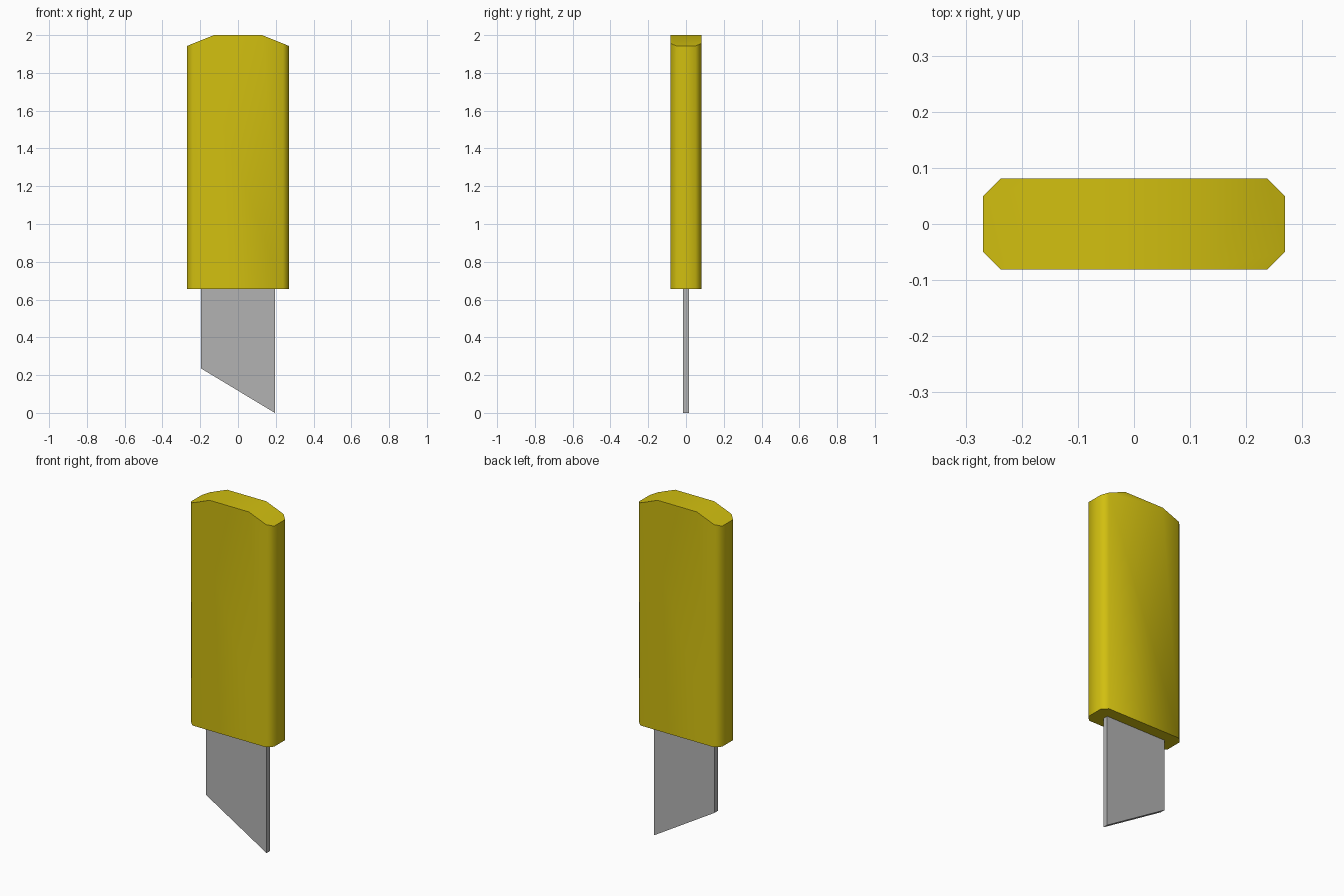
import bpy, bmesh, math
from mathutils import Vector

if "Cube" in bpy.data.objects:
    bpy.data.objects.remove(bpy.data.objects["Cube"])


def material(name, rgb):
    m = bpy.data.materials.new(name)
    m.diffuse_color = (*rgb, 1.0)
    m.use_nodes = True
    m.node_tree.nodes["Principled BSDF"].inputs["Base Color"].default_value = m.diffuse_color
    return m


def prism(outline, offset):
    """Extrude a closed outline into a solid."""
    bm = bmesh.new()
    face = bm.faces.new([bm.verts.new(p) for p in outline])
    res = bmesh.ops.extrude_face_region(bm, geom=[face], use_keep_orig=True)
    verts = [g for g in res["geom"] if isinstance(g, bmesh.types.BMVert)]
    bmesh.ops.translate(bm, verts=verts, vec=offset)
    return bm


def finish(bm, name, mat):
    bmesh.ops.recalc_face_normals(bm, faces=bm.faces[:])
    mesh = bpy.data.meshes.new(name)
    bm.to_mesh(mesh)
    bm.free()
    mesh.materials.append(mat)
    obj = bpy.data.objects.new(name, mesh)
    bpy.context.collection.objects.link(obj)
    bpy.ops.object.select_all(action="DESELECT")
    obj.select_set(True)
    bpy.context.view_layer.objects.active = obj
    bpy.ops.object.shade_smooth_by_angle(angle=math.radians(50))
    return obj


yellow = material("yellow plastic", (0.64, 0.52, 0.005))
steel = material("grey steel", (0.45, 0.45, 0.45))

# Handle: chamfered bar with the two top shoulders sliced off
X, Y, C, BASE, TOP = 0.269, 0.081, 0.031, 0.655, 2.0
outline = [(X, -Y + C, BASE), (X, Y - C, BASE), (X - C, Y, BASE), (C - X, Y, BASE),
           (-X, Y - C, BASE), (-X, C - Y, BASE), (C - X, -Y, BASE), (X - C, -Y, BASE)]
bm = prism(outline, Vector((0, 0, TOP - BASE)))
for side in (-1, 1):
    normal = Vector((side * 0.057, 0, X - 0.127)).normalized()
    cut = bmesh.ops.bisect_plane(bm, geom=bm.verts[:] + bm.edges[:] + bm.faces[:],
                                 plane_co=(side * 0.127, 0, TOP), plane_no=normal,
                                 clear_outer=True)
    edges = [g for g in cut["geom_cut"] if isinstance(g, bmesh.types.BMEdge)]
    bmesh.ops.contextual_create(bm, geom=edges)
bmesh.ops.remove_doubles(bm, verts=bm.verts[:], dist=0.0005)
finish(bm, "handle", yellow)

# Blade: thin plate with a slanted tip, reaching into the handle
T = 0.015
bm = prism([(-0.195, -T, 0.235), (0.195, -T, 0.0), (0.195, -T, 0.70), (-0.195, -T, 0.70)],
           Vector((0, 2 * T, 0)))
finish(bm, "blade", steel)
